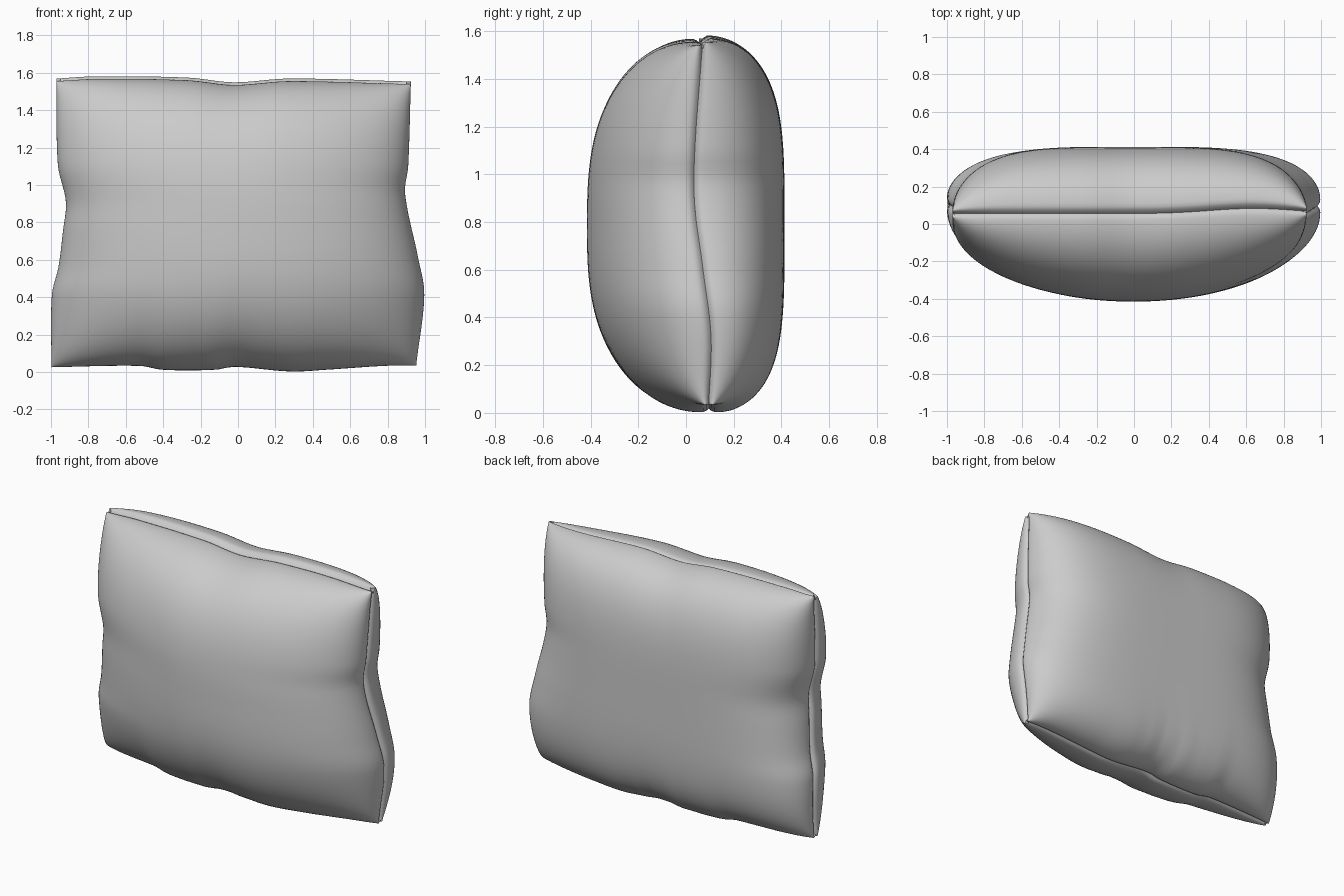
import bpy, bmesh, math

if "Cube" in bpy.data.objects:
    bpy.data.objects.remove(bpy.data.objects["Cube"])

N = 72                      # grid cells per side of each panel
LIP = 0.035                 # half width of the seam groove


def curve(points):
    """Smooth interpolation (Catmull-Rom style) through (t, value) points."""
    def f(t):
        t = min(max(t, points[0][0]), points[-1][0])
        k = 0
        while k < len(points) - 2 and t > points[k + 1][0]:
            k += 1

        def slope(i):
            a, b = points[max(i - 1, 0)], points[min(i + 1, len(points) - 1)]
            return (b[1] - a[1]) / (b[0] - a[0])
        (t0, a), (t1, b) = points[k], points[k + 1]
        w = t1 - t0
        s = (t - t0) / w
        return ((2*s**3 - 3*s*s + 1) * a + (s**3 - 2*s*s + s) * w * slope(k)
                + (3*s*s - 2*s**3) * b + (s**3 - s*s) * w * slope(k + 1))
    return f


# Outline of the cushion, edge by edge (as functions of z or x)
left = curve([(0.03, -0.998), (0.4, -0.995), (0.55, -0.96), (0.75, -0.935),
              (0.9, -0.92), (1.1, -0.963), (1.55, -0.97)])
right = curve([(0.03, 0.955), (0.4, 0.996), (0.6, 0.963), (0.95, 0.893),
               (1.1, 0.91), (1.55, 0.924)])
top = curve([(-0.97, 1.555), (-0.75, 1.567), (-0.25, 1.56), (0.0, 1.535),
             (0.3, 1.555), (0.95, 1.54)])
bottom = curve([(-1, 0.025), (-0.5, 0.033), (-0.38, 0.012), (-0.1, 0.012),
                (0, 0.028), (0.3, 0.003), (0.5, 0.013), (0.8, 0.033), (0.97, 0.035)])
# Depth of the seam by height
seam = curve([(0.0, 0.095), (0.3, 0.105), (0.6, 0.07), (0.95, 0.03), (1.55, 0.055)])


def seam_y(u, v):
    wave = 0.028 * math.exp(-((u - 0.7) / 0.35) ** 2) * max(v, 0)
    return seam(0.78 + 0.77 * v) + wave


def lip_width(u, v):
    return LIP * (1 - 0.5 * abs(u * v) ** 8)


def panel_point(u, v, side):
    zz, xx = 0.78 + 0.77 * v, 0.97 * u
    l, r, b, t = left(zz), right(zz), bottom(xx), top(xx)
    x = l + (r - l) * (u + 1) / 2
    z = b + (t - b) * (v + 1) / 2
    if side > 0:            # the back lip stands slightly higher
        z += 0.014 * max(v, 0)
    p, q = (2.05, 2.75) if side < 0 else (4.1, 4.0)
    fill = math.sqrt(max(0, (1 - abs(u) ** p) * (1 - abs(v) ** q)))
    # gathers at the middle of the bottom edge
    gather = 0.0
    if v < 0:
        gather = math.cos(44 * u) * math.exp(-(u / 0.2) ** 2) * abs(v) ** 6
    y0 = seam_y(u, v) + side * lip_width(u, v)
    depth = 0.415 if side < 0 else 0.413
    y = y0 + (side * depth - y0) * fill + side * 0.014 * gather * fill
    return x, y, z


bm = bmesh.new()
steps = [math.sin(math.pi / 2 * (2 * i / N - 1)) for i in range(N + 1)]
border = ([(i, 0) for i in range(N)] + [(N, j) for j in range(N)]
          + [(i, N) for i in range(N, 0, -1)] + [(0, j) for j in range(N, 0, -1)])

for side in (-1, 1):
    # Inflated fabric panel
    grid = [[bm.verts.new(panel_point(u, v, side)) for v in steps] for u in steps]
    for i in range(N):
        for j in range(N):
            bm.faces.new((grid[i][j], grid[i + 1][j],
                          grid[i + 1][j + 1], grid[i][j + 1]))
    # Rounded lip turning into the seam groove
    ring = [grid[i][j] for i, j in border]
    base = [v.co.copy() for v in ring]
    for inset, h in ((0.002, 0.65), (0.009, 0.3), (0.022, 0.0)):
        new = []
        for (i, j), c in zip(border, base):
            dx = (i == N) - (i == 0)
            dz = (j == N) - (j == 0)
            w = lip_width(steps[i], steps[j])
            lift = 0.014 if side > 0 and dz > 0 else 0   # both halves meet in one seam
            fade = (1 - h) * lift
            new.append(bm.verts.new((c.x - inset * dx, c.y - side * w * (1 - h),
                                     c.z - inset * dz * 0.7 - fade)))
        for k in range(len(ring)):
            n = (k + 1) % len(ring)
            bm.faces.new((ring[k], ring[n], new[n], new[k]))
        ring = new

bmesh.ops.remove_doubles(bm, verts=bm.verts, dist=0.0005)
bmesh.ops.recalc_face_normals(bm, faces=bm.faces)
mesh = bpy.data.meshes.new("cushion")
bm.to_mesh(mesh)
bm.free()
cushion = bpy.data.objects.new("cushion", mesh)
bpy.context.collection.objects.link(cushion)
bpy.context.view_layer.objects.active = cushion
cushion.select_set(True)
bpy.ops.object.shade_smooth_by_angle(angle=math.radians(60))
